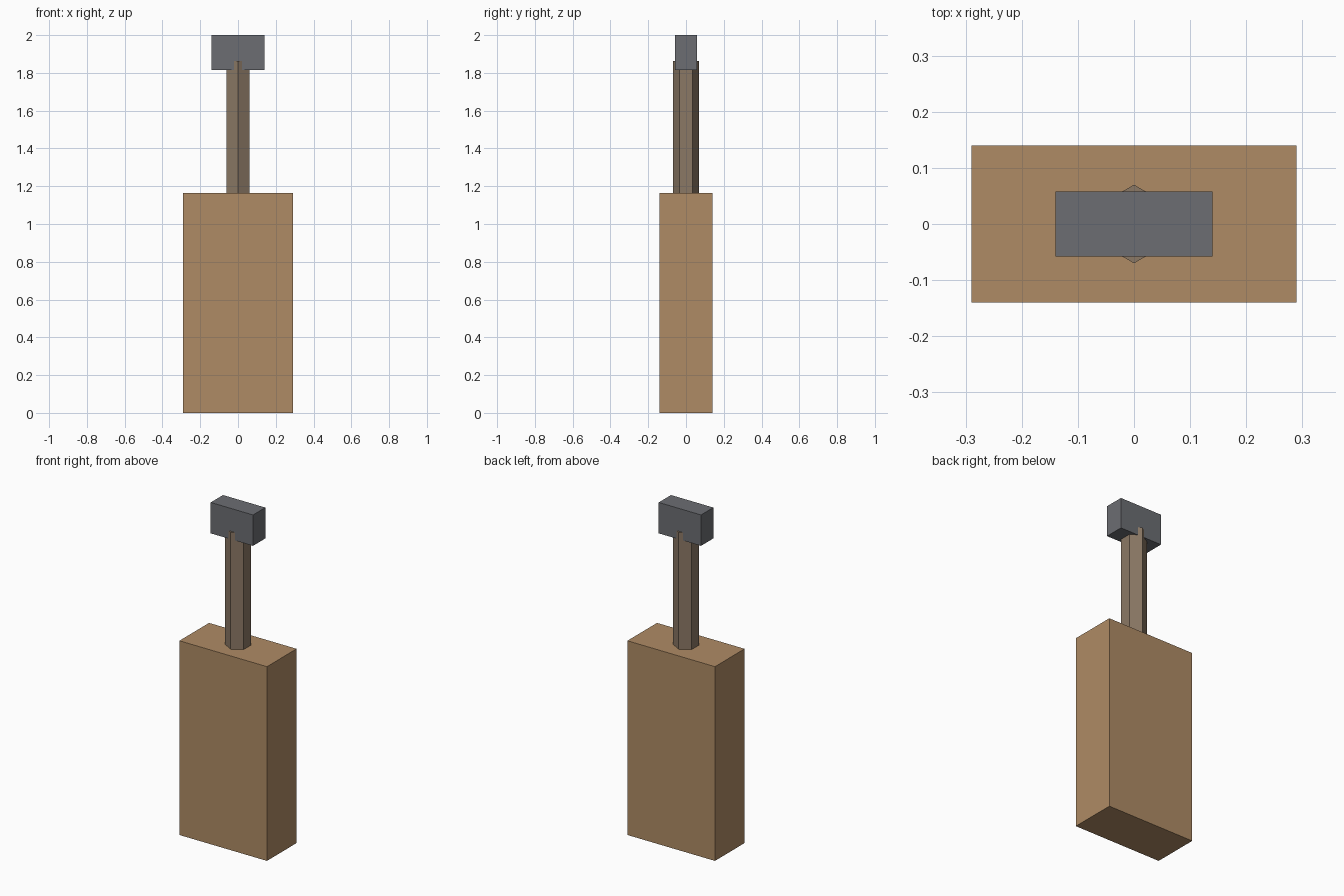
import bpy, math

if "Cube" in bpy.data.objects:
    bpy.data.objects.remove(bpy.data.objects["Cube"])


def paint(obj, name, color):
    mat = bpy.data.materials.new(name)
    mat.diffuse_color = (*color, 1)
    mat.use_nodes = True
    mat.node_tree.nodes["Principled BSDF"].inputs["Base Color"].default_value = mat.diffuse_color
    obj.data.materials.append(mat)


def box(name, size, z_bottom):
    bpy.ops.mesh.primitive_cube_add(size=1, location=(0, 0, z_bottom + size[2] / 2))
    obj = bpy.context.object
    obj.name = name
    obj.scale = size
    bpy.ops.object.transform_apply(location=False, rotation=False, scale=True)
    return obj


# Broad wooden block standing on the ground
body = box("body", (0.58, 0.28, 1.163), 0)
paint(body, "wood", (0.43, 0.26, 0.13))

# Six-sided neck, sunk slightly into the body and the head, corners towards +y and -y
bottom, top = 1.12, 1.863
bpy.ops.mesh.primitive_cylinder_add(vertices=6, radius=0.07, depth=top - bottom,
                                    location=(0, 0, (bottom + top) / 2))
neck = bpy.context.object
neck.name = "neck"
paint(neck, "dark_wood", (0.26, 0.19, 0.13))

# Grey head block
head = box("head", (0.28, 0.116, 0.185), 1.815)
paint(head, "metal", (0.15, 0.155, 0.17))
